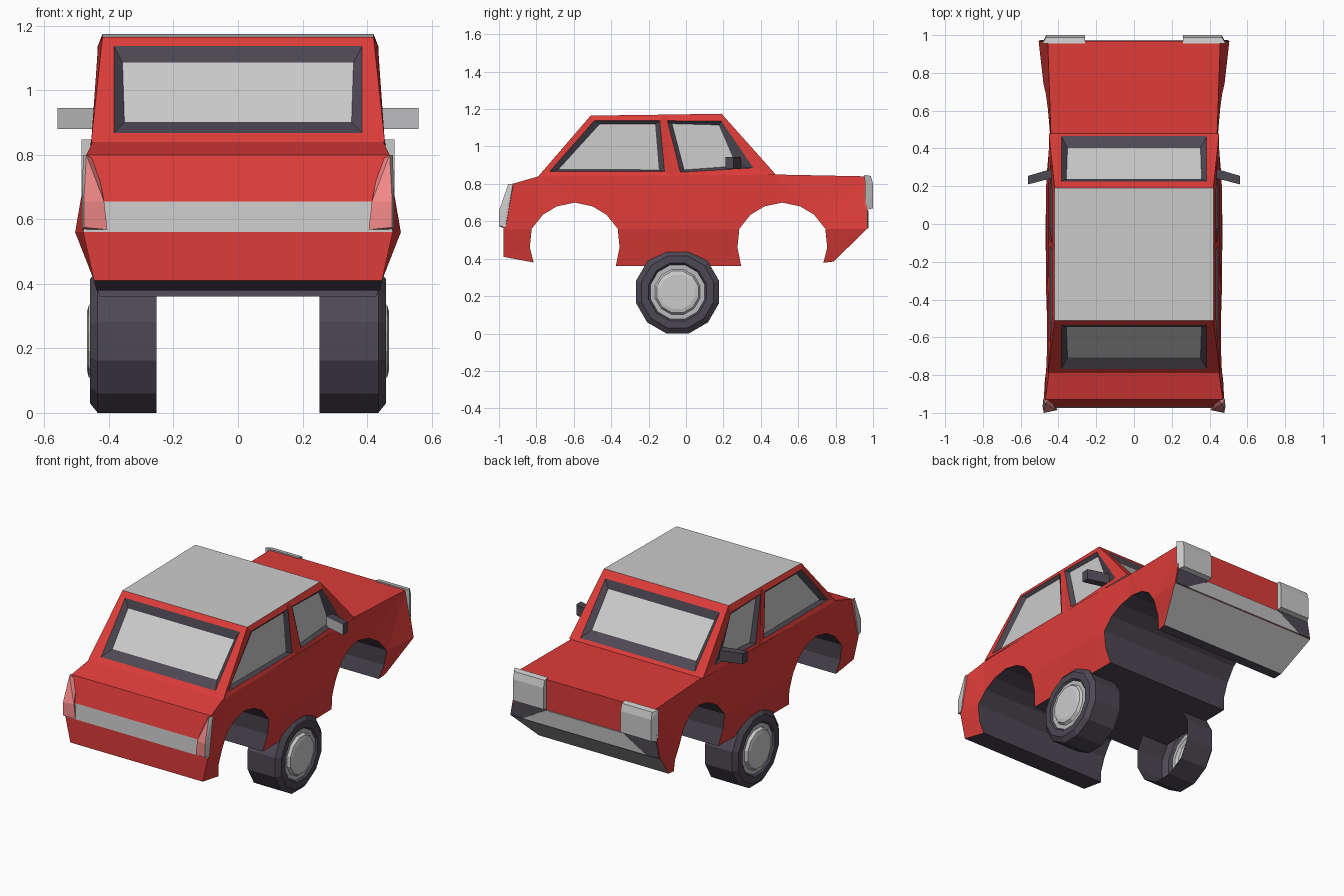
import bpy, bmesh, math
from mathutils import Vector

if "Cube" in bpy.data.objects:
    bpy.data.objects.remove(bpy.data.objects["Cube"])


def mat(name, r, g, b):
    m = bpy.data.materials.new(name)
    m.diffuse_color = (r, g, b, 1)
    m.use_nodes = True
    m.node_tree.nodes["Principled BSDF"].inputs["Base Color"].default_value = m.diffuse_color
    return m


RED = mat("red_paint", 0.72, 0.045, 0.04)
DARK = mat("dark_trim", 0.075, 0.065, 0.085)
GREY = mat("grey_trim", 0.5, 0.5, 0.51)
WHITE = mat("light_grey", 0.75, 0.75, 0.78)
GLASS = mat("window_glass", 0.55, 0.55, 0.55)
PINK = mat("tail_lens", 0.9, 0.25, 0.25)


def finish(name, bm, mats, recalc=True):
    if recalc:
        bmesh.ops.recalc_face_normals(bm, faces=bm.faces)
    me = bpy.data.meshes.new(name)
    bm.to_mesh(me)
    bm.free()
    for m in mats:
        me.materials.append(m)
    ob = bpy.data.objects.new(name, me)
    bpy.context.collection.objects.link(ob)
    return ob


def lerp_table(t, keys, vals):
    if t <= keys[0]:
        return vals[0]
    for i in range(len(keys) - 1):
        if t <= keys[i + 1]:
            f = (t - keys[i]) / (keys[i + 1] - keys[i])
            return vals[i] * (1 - f) + vals[i + 1] * f
    return vals[-1]


# Half width of the lower body at any (y, z)
YS = (-0.98, -0.79, -0.40, 0.20, 0.48, 0.97)
WIDTHS = ((0.36, (0.435, 0.435, 0.43, 0.425, 0.42, 0.435)),
          (0.56, (0.48, 0.47, 0.465, 0.465, 0.45, 0.505)),
          (0.85, (0.475, 0.45, 0.455, 0.455, 0.44, 0.455)))


def half_width(y, z):
    return lerp_table(z, [w[0] for w in WIDTHS],
                      [lerp_table(y, YS, w[1]) for w in WIDTHS])


# Lower body: side outline with two wheel arches, pulled to the half width
def arch(c, z_left, z_right):
    half = [(0.22, 0), (0.24, 0.46), (0.23, 0.56), (0.17, 0.635), (0.095, 0.68)]
    left = [(c - d, z or z_left) for d, z in half]
    right = [(c + d, z or z_right) for d, z in reversed(half)]
    return left + [(c, 0.70)] + right


under = [(-0.975, 0.41)] + arch(-0.595, 0.38, 0.36) + arch(0.515, 0.36, 0.378)
outline = under + [(0.79, 0.385), (0.968, 0.56), (0.968, 0.84), (0.48, 0.85),
                   (-0.79, 0.84), (-0.93, 0.80), (-0.97, 0.655), (-0.975, 0.56)]
bm = bmesh.new()
left = [bm.verts.new((-0.4, y, z)) for y, z in outline]
right = [bm.verts.new((0.4, y, z)) for y, z in outline]
bm.faces.new(left)
bm.faces.new(right[::-1])
n = len(outline)
for i in range(n):
    j = (i + 1) % n
    f = bm.faces.new((left[i], right[i], right[j], left[j]))
    if i < len(under):
        f.material_index = 1
    elif i == len(under):
        f.material_index = 2
    elif i == n - 2:
        f.material_index = 3
bmesh.ops.recalc_face_normals(bm, faces=bm.faces)
for co, no in [((0, 0, 0.56), (0, 0, 1))] + [((0, y, 0), (0, 1, 0)) for y in (-0.79, -0.1, 0.2, 0.48)]:
    bmesh.ops.bisect_plane(bm, geom=bm.verts[:] + bm.edges[:] + bm.faces[:],
                           dist=0.002, plane_co=co, plane_no=no)
for v in bm.verts:
    v.co.x = math.copysign(half_width(v.co.y, v.co.z), v.co.x)
bmesh.ops.triangulate(bm, faces=[f for f in bm.faces if len(f.verts) > 4])
finish("lower_body", bm, (RED, DARK, GREY, WHITE))


# Cabin: each panel is a painted surround, a dark sloped frame and a recessed pane
def panel(bm, outer, frame, pane, inward):
    loops = [outer, frame, [Vector(p) + Vector(inward) for p in pane]]
    loops = [[bm.verts.new(p) for p in lp] for lp in loops]
    for k in range(2):
        a, b = loops[k], loops[k + 1]
        for i in range(4):
            j = (i + 1) % 4
            bm.faces.new((a[i], a[j], b[j], b[i])).material_index = k
    bm.faces.new(loops[2]).material_index = 2


def cabin_x(z):
    return lerp_table(z, (0.84, 0.87, 1.13, 1.165), (0.455, 0.443, 0.438, 0.42))


side_windows = [
    ([(-0.79, 0.84), (-0.51, 1.165), (-0.12, 1.17), (-0.075, 0.845)],
     [(-0.73, 0.865), (-0.49, 1.138), (-0.14, 1.138), (-0.115, 0.865)],
     [(-0.68, 0.878), (-0.46, 1.12), (-0.165, 1.12), (-0.145, 0.875)]),
    ([(-0.075, 0.845), (-0.12, 1.17), (0.19, 1.175), (0.48, 0.85)],
     [(-0.03, 0.862), (-0.10, 1.138), (0.19, 1.135), (0.36, 0.885)],
     [(-0.01, 0.875), (-0.075, 1.122), (0.175, 1.115), (0.27, 0.895)])]
bm = bmesh.new()
for s in (-1, 1):
    for loops in side_windows:
        panel(bm, *[[(s * cabin_x(z), y, z) for y, z in lp] for lp in loops],
              (-s * 0.02, 0, 0))

for low, high, inward in (((-0.79, 0.84), (-0.51, 1.165), (0, 0.018, -0.016)),
                          ((0.48, 0.85), (0.19, 1.175), (0, -0.018, -0.016))):
    def quad(x0, z0, x1, z1):
        def y(z):
            return low[0] + (high[0] - low[0]) * (z - low[1]) / (high[1] - low[1])
        return [(-x0, y(z0), z0), (x0, y(z0), z0), (x1, y(z1), z1), (-x1, y(z1), z1)]
    panel(bm, quad(cabin_x(low[1]), low[1], 0.42, high[1]),
          quad(0.385, 0.867, 0.385, 1.137), quad(0.352, 0.917, 0.358, 1.102), inward)

roof = [(-0.42, -0.51, 1.165), (0.42, -0.51, 1.165), (0.42, -0.12, 1.17),
        (0.42, 0.19, 1.175), (-0.42, 0.19, 1.175), (-0.42, -0.12, 1.17)]
bm.faces.new([bm.verts.new(p) for p in roof]).material_index = 3
bmesh.ops.remove_doubles(bm, verts=bm.verts, dist=0.004)
finish("cabin", bm, (RED, DARK, GLASS, WHITE))


# Small solid parts from corner points; faces along `axis` take the second material
def hull(name, pts, mats, axis=None):
    bm = bmesh.new()
    for p in pts:
        bm.verts.new(p)
    res = bmesh.ops.convex_hull(bm, input=bm.verts)
    junk = [v for v in res["geom_interior"] if isinstance(v, bmesh.types.BMVert)]
    bmesh.ops.delete(bm, geom=junk, context='VERTS')
    bm.normal_update()
    for f in bm.faces:
        if axis and f.normal.dot(Vector(axis)) > 0.7:
            f.material_index = 1
    return finish(name, bm, mats)


# Wheel: twelve-sided lathe, open on the inner side
RINGS = [(0.252, 0.23), (0.435, 0.23), (0.458, 0.20), (0.458, 0.16),
         (0.447, 0.15), (0.447, 0.125), (0.463, 0.115), (0.468, 0.095)]
RING_MATS = (0, 0, 0, 0, 1, 2, 2)


def wheel(name, s):
    bm = bmesh.new()
    rings = []
    for x, r in RINGS:
        angles = [math.tau * (i + 0.5) / 12 for i in range(12)]
        rings.append([bm.verts.new((s * x, -0.045 + r * math.sin(a),
                                    0.2222 + r * math.cos(a))) for a in angles])
    for a, b, m in zip(rings, rings[1:], RING_MATS):
        for i in range(12):
            j = (i + 1) % 12
            bm.faces.new((a[i], a[j], b[j], b[i])).material_index = m
    bm.faces.new(rings[-1]).material_index = 2
    finish(name, bm, (DARK, GREY, WHITE))


for s, side in ((-1, "left"), (1, "right")):
    wheel(side + "_wheel", s)
    # Headlight with chamfered outer corner
    profile = [(0.955, 0.848), (0.988, 0.842), (1.0, 0.80), (1.0, 0.67), (0.96, 0.66)]
    hull(side + "_headlight",
         [(s * 0.26, y, z) for y, z in profile] +
         [(s * (0.485 if y < 0.97 else 0.465), y, z) for y, z in profile], (WHITE,))
    # Dark bumper corner below the headlight
    hull(side + "_bumper_corner",
         [(s * x, y, z) for x, z in ((0.26, 0.66), (0.48, 0.66), (0.40, 0.562), (0.50, 0.562))
          for y in (0.95, 0.973)], (DARK,))
    # Tail light wrapped around the rear corner
    tail = [(0.48, -0.925, 0.80), (0.47, -0.95, 0.80), (0.415, -0.985, 0.655),
            (0.405, -0.985, 0.568), (0.478, -1.0, 0.655), (0.478, -1.0, 0.575),
            (0.484, -0.965, 0.568), (0.484, -0.965, 0.655), (0.44, -0.92, 0.78)]
    hull(side + "_tail_light", [(s * x, y, z) for x, y, z in tail],
         (PINK, WHITE), (s, 0, 0))
    # Door mirror
    plan = [(0.425, 0.245), (0.425, 0.295), (0.56, 0.255), (0.56, 0.21)]
    hull(side + "_door_mirror", [(s * x, y, z) for x, y in plan for z in (0.88, 0.945)],
         (DARK, GREY), (0, -1, 0))

# Front bumper strip between the corners
hull("front_bumper_strip",
     [(x, y, z) for x, z in ((-0.26, 0.655), (0.26, 0.655), (-0.42, 0.562), (0.42, 0.562))
      for y in (0.95, 0.975)], (GREY,))
